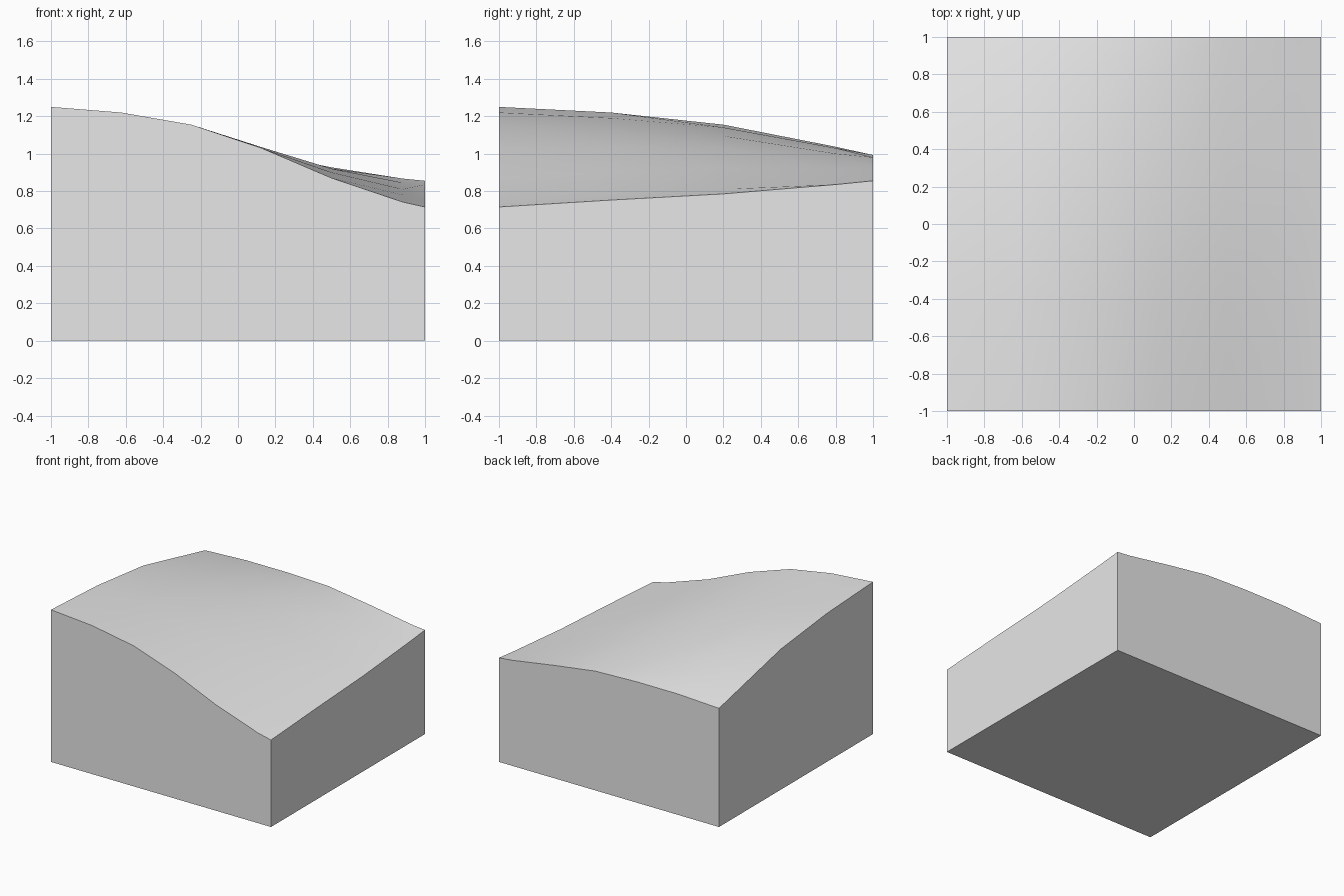
import bpy
import bmesh
import math

cube = bpy.data.objects.get("Cube")
if cube:
    bpy.data.objects.remove(cube, do_unlink=True)

# Single plain grey
grey = bpy.data.materials.new("plain_grey")
grey.use_nodes = True
colour = (0.8, 0.8, 0.8, 1)
grey.diffuse_color = colour
grey.node_tree.nodes["Principled BSDF"].inputs["Base Color"].default_value = colour

# Ground heights: one row per y station, one value per x station
x_stations = [-1, -.625, -.25, .125, .5, .88, 1]
ground_rows = [
    (-1, [1.25, 1.22, 1.155, 1.03, .87, .742, .715]),
    (-.4, [1.22, 1.19, 1.13, 1.035, .9, .78, .752]),
    (.2, [1.155, 1.14, 1.095, 1.03, .92, .81, .785]),
    (.8, [1.02, 1.037, 1.03, 1, .92, .845, .835]),
    (1, [.975, .993, .993, .98, .927, .867, .855]),
]

bm = bmesh.new()

# Sloping top surface
grid = [[bm.verts.new((x, y, z)) for x, z in zip(x_stations, heights)]
        for y, heights in ground_rows]
for near, far in zip(grid, grid[1:]):
    for i in range(len(near) - 1):
        bm.faces.new((near[i], near[i + 1], far[i + 1], far[i]))

# Flat base, then one upright wall below each border of the top
base = [bm.verts.new((x, y, 0)) for x, y in ((-1, -1), (1, -1), (1, 1), (-1, 1))]
bm.faces.new(base[::-1])
borders = [
    grid[0],
    [row[-1] for row in grid],
    grid[-1][::-1],
    [row[0] for row in grid][::-1],
]
for i, border in enumerate(borders):
    bm.faces.new([base[i], base[(i + 1) % len(base)]] + border[::-1])

bmesh.ops.recalc_face_normals(bm, faces=bm.faces)
mesh = bpy.data.meshes.new("terrain_block")
bm.to_mesh(mesh)
bm.free()
mesh.materials.append(grey)

# Smooth slope with sharp outer edges
terrain = bpy.data.objects.new("terrain_block", mesh)
bpy.context.collection.objects.link(terrain)
bpy.ops.object.select_all(action='DESELECT')
terrain.select_set(True)
bpy.context.view_layer.objects.active = terrain
bpy.ops.object.shade_smooth_by_angle(angle=math.radians(30))
